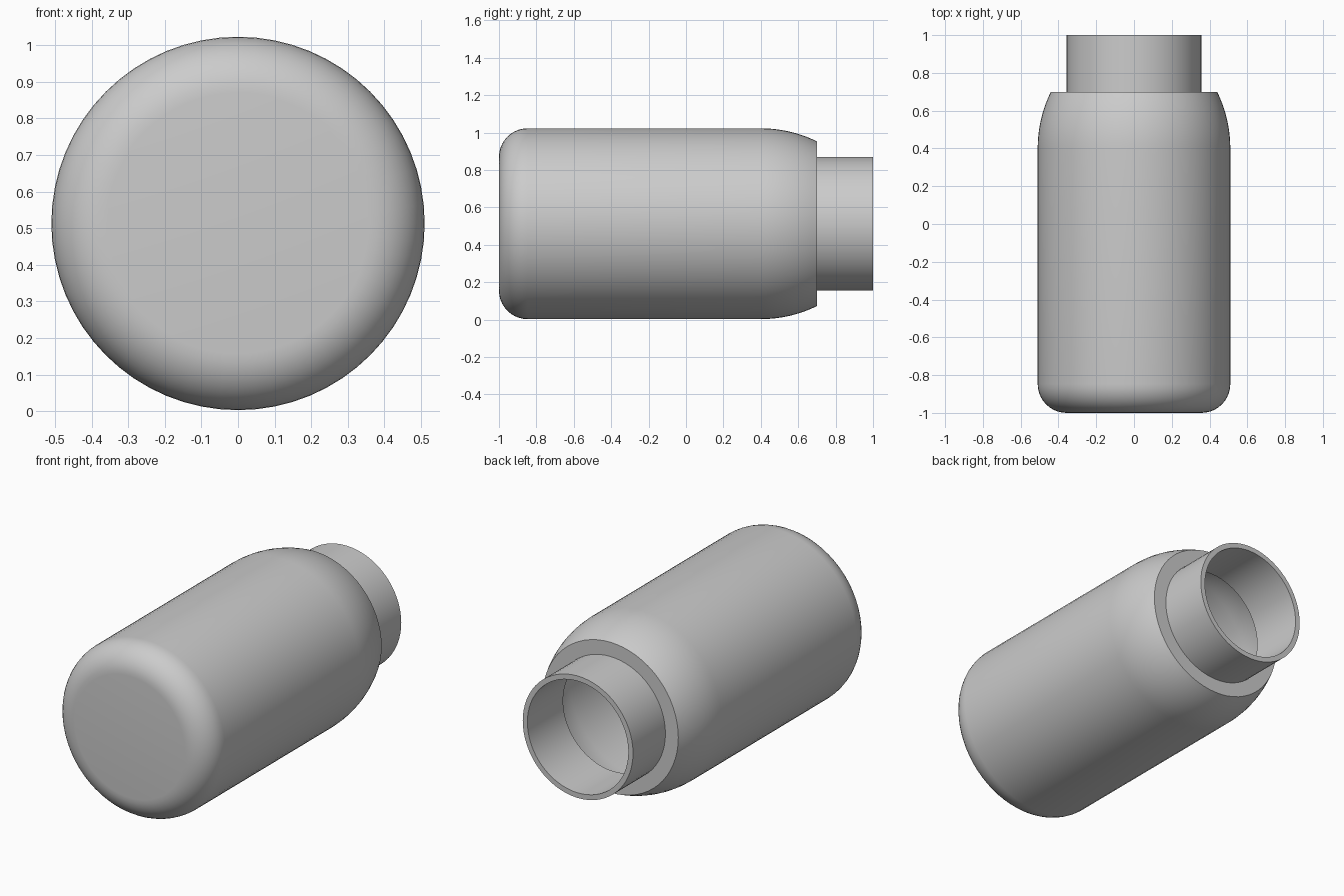
import bpy, bmesh
from math import sin, cos, pi, radians, asin
from mathutils import Matrix, Vector

cube = bpy.data.objects.get("Cube")
if cube:
    bpy.data.objects.remove(cube, do_unlink=True)

SEGMENTS = 64
WALL = 0.03
BODY_R, NECK_R, BASE_ROUND = 0.51, 0.357, 0.153
SHOULDER_R, AXIS_Z = 0.68, 0.513

grey = bpy.data.materials.new("bottle_grey")
grey.use_nodes = True
colour = (0.6, 0.6, 0.6, 1)
grey.diffuse_color = colour
grey.node_tree.nodes["Principled BSDF"].inputs["Base Color"].default_value = colour


def shell_profile(inset):
    """Radius and length points from base centre to mouth, inset by the wall."""
    points = [(0, -1 + inset)]
    # rounded base edge
    for i in range(11):
        a = pi / 2 * i / 10
        r = BASE_ROUND - inset
        points.append((BODY_R - BASE_ROUND + r * sin(a), -1 + BASE_ROUND - r * cos(a)))
    # curved shoulder, ending at the flat step
    r = SHOULDER_R - inset
    end = asin((0.3 - inset) / r)
    for i in range(11):
        a = end * i / 10
        points.append((BODY_R - SHOULDER_R + r * cos(a), 0.4 + r * sin(a)))
    # step and neck
    points += [(NECK_R - inset, 0.7 - inset), (NECK_R - inset, 1)]
    return points


# hollow bottle: outer profile joined at the lip to the inner profile
profile = shell_profile(0) + shell_profile(WALL)[::-1]
bm = bmesh.new()
verts = [bm.verts.new((r, y, 0)) for r, y in profile]
edges = [bm.edges.new(pair) for pair in zip(verts, verts[1:])]
bmesh.ops.spin(bm, geom=verts + edges, cent=(0, 0, 0), axis=(0, 1, 0),
               angle=2 * pi, steps=SEGMENTS)
bmesh.ops.remove_doubles(bm, verts=bm.verts, dist=0.0005)
bmesh.ops.recalc_face_normals(bm, faces=bm.faces)
bmesh.ops.translate(bm, verts=bm.verts, vec=(0, 0, AXIS_Z))

mesh = bpy.data.meshes.new("bottle")
bm.to_mesh(mesh)
bm.free()
mesh.materials.append(grey)
bottle = bpy.data.objects.new("bottle", mesh)
bpy.context.collection.objects.link(bottle)

bpy.ops.object.select_all(action="DESELECT")
bottle.select_set(True)
bpy.context.view_layer.objects.active = bottle
bpy.ops.object.shade_smooth_by_angle(angle=radians(30))
